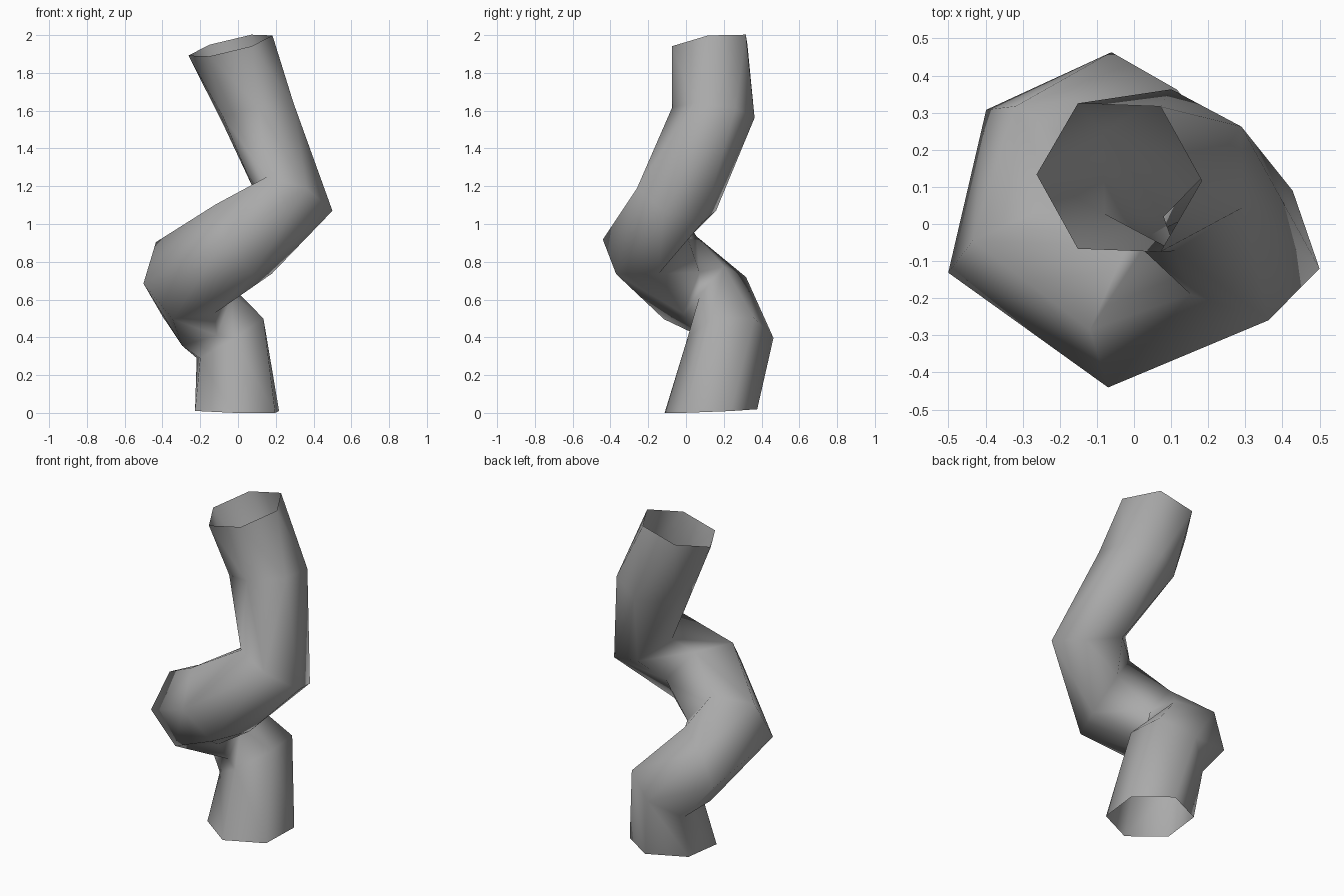
import bpy
import bmesh
from math import cos, sin, tau
from mathutils import Vector

if "Cube" in bpy.data.objects:
    bpy.data.objects.remove(bpy.data.objects["Cube"], do_unlink=True)

SIDES = 6

# Tube stations along the coil: centre, direction of travel, first corner
STATIONS = [
    ((-.005, .132, .01), (.02, -.04, 1), (-.207, .272, .02)),
    ((-.042, .235, .395), (-.53, -.05, .85), (-.227, .335, .305)),
    ((-.215, .19, .565), (-.58, -.78, .26), (-.295, .18, .355)),
    ((-.28, -.03, .715), (.38, -.9, .24), (-.34, -.13, .5)),
    ((.03, -.215, .92), (.78, -.35, .5), (.08, -.37, .735)),
    ((.29, -.05, 1.13), (.37, .37, .86), (.5, -.12, 1.07)),
    ((.105, .145, 1.59), (-.2, .12, .97), (.29, .262, 1.61)),
    ((-.04, .125, 1.945), (-.235, -.15, .96), (.072, .317, 2.0)),
]


def add_ring(bm, centre, normal, corner):
    """Hexagonal ring whose first corner points at the given position."""
    c, n = Vector(centre), Vector(normal).normalized()
    spoke = Vector(corner) - c
    radius = spoke.length
    u = (spoke - n * spoke.dot(n)).normalized()
    v = n.cross(u)
    angles = [tau * i / SIDES for i in range(SIDES)]
    return [bm.verts.new(c + radius * (u * cos(a) + v * sin(a))) for a in angles]


# Open coiled tube, ring joined to ring
bm = bmesh.new()
rings = [add_ring(bm, *station) for station in STATIONS]
for low, high in zip(rings, rings[1:]):
    for i in range(SIDES):
        j = (i + 1) % SIDES
        bm.faces.new((low[j], high[j], high[i], low[i])).smooth = True
mesh = bpy.data.meshes.new("coiled_tube")
bm.to_mesh(mesh)
bm.free()
tube = bpy.data.objects.new("coiled_tube", mesh)
bpy.context.collection.objects.link(tube)

# Plain grey surface
grey = bpy.data.materials.new("grey")
grey.use_nodes = True
colour = (.4, .4, .4, 1)
grey.diffuse_color = colour
grey.node_tree.nodes["Principled BSDF"].inputs["Base Color"].default_value = colour
mesh.materials.append(grey)
